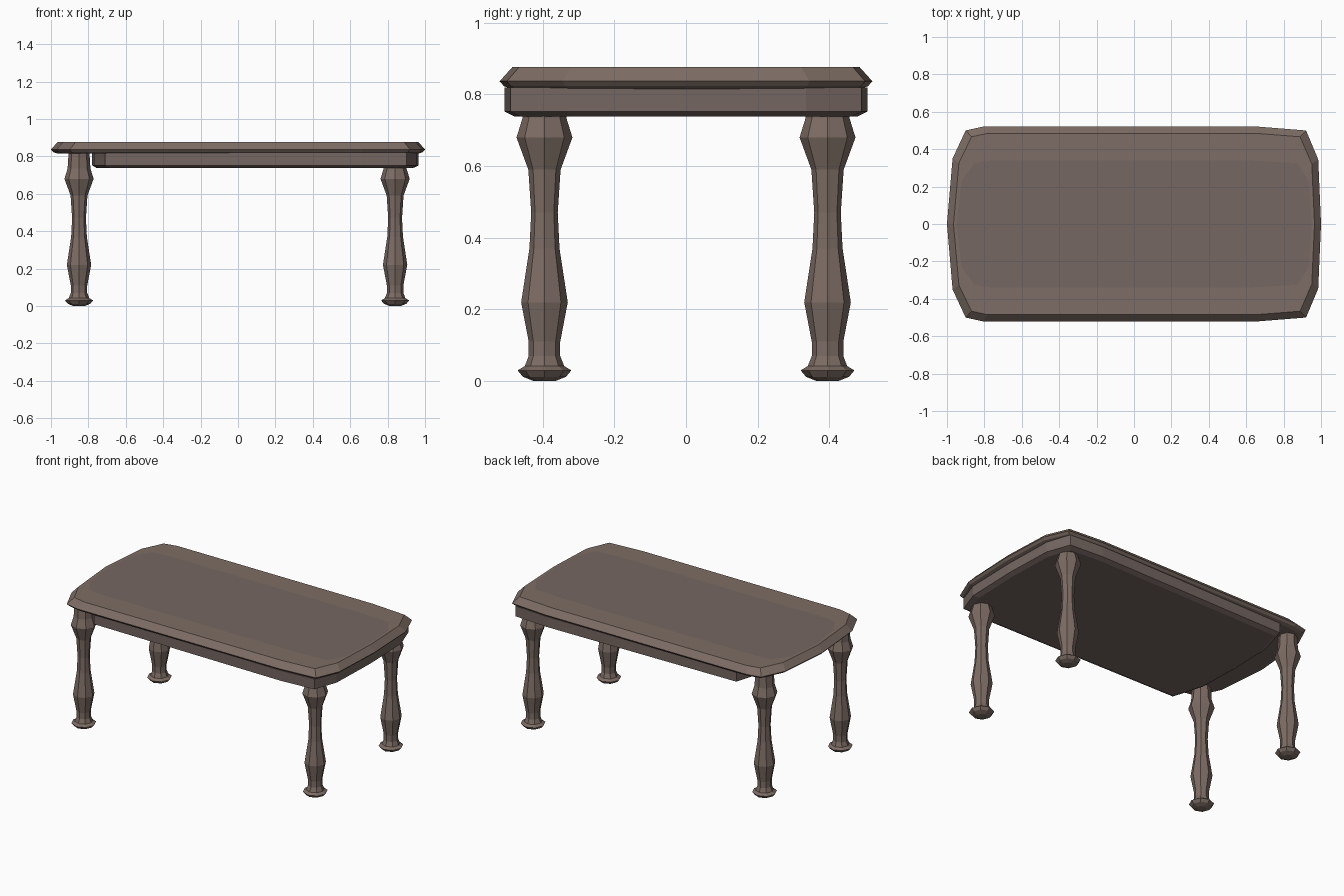
import bpy
import bmesh
from math import cos, sin, pi

cube = bpy.data.objects.get("Cube")
if cube:
    bpy.data.objects.remove(cube, do_unlink=True)


def make_material(name, color):
    mat = bpy.data.materials.new(name)
    mat.use_nodes = True
    mat.diffuse_color = color
    mat.node_tree.nodes["Principled BSDF"].inputs["Base Color"].default_value = color
    return mat


warm_wood = make_material("warm brown wood", (0.205, 0.152, 0.128, 1))
grey_wood = make_material("greyed brown wood", (0.178, 0.135, 0.121, 1))


def loft(name, rings, side_mat, cap_mat):
    """Join matching rings of points from bottom to top and cap both ends."""
    bm = bmesh.new()
    loops = [[bm.verts.new(p) for p in ring] for ring in rings]
    n = len(loops[0])
    for low, high in zip(loops, loops[1:]):
        for i in range(n):
            j = (i + 1) % n
            bm.faces.new((low[i], low[j], high[j], high[i]))
    bm.faces.new(loops[0][::-1]).material_index = 1
    bm.faces.new(loops[-1]).material_index = 1
    bmesh.ops.recalc_face_normals(bm, faces=bm.faces)
    mesh = bpy.data.meshes.new(name)
    bm.to_mesh(mesh)
    bm.free()
    mesh.materials.append(side_mat)
    mesh.materials.append(cap_mat)
    obj = bpy.data.objects.new(name, mesh)
    bpy.context.collection.objects.link(obj)
    return obj


def mirrored(half):
    """Close a front half outline, running left to right, over to the back."""
    back = [(x, -y) for x, y in reversed(half) if y != 0]
    return half + back


def ring(outline, inset, z, squeeze=1.0, dy=0.0):
    """Shrink an outline by an even inset and place it at a height."""
    return [(x * (1 - inset), y * (1 - inset / 0.52) * squeeze + dy, z)
            for x, y in outline]


# Tabletop with a bevelled rim and an inlaid centre panel
top_outline = mirrored([(-1, 0), (-0.97, -0.35), (-0.9, -0.5), (-0.81, -0.52),
                        (0.67, -0.52), (0.92, -0.5), (0.985, -0.345), (1, 0)])
loft("tabletop", [
    ring(top_outline, 0.035, 0.815),
    ring(top_outline, 0.012, 0.823),
    ring(top_outline, 0, 0.837),
    ring(top_outline, 0.035, 0.876),
    ring(top_outline, 0.05, 0.876, 0.72),
], warm_wood, grey_wood)

# Apron, stopping short of the right-hand legs
apron_outline = mirrored([(-0.78, 0), (-0.77, -0.29), (-0.71, -0.49),
                          (0.66, -0.506), (0.9, -0.49), (0.955, -0.335), (0.966, 0)])
loft("apron", [
    ring(apron_outline, 0.03, 0.738),
    ring(apron_outline, 0, 0.752),
    ring(apron_outline, 0, 0.82),
], grey_wood, grey_wood)

# Turned legs: radius and height from foot to top
leg_profile = [(0.03, 0.0), (0.06, 0.012), (0.075, 0.03), (0.055, 0.042),
               (0.044, 0.07), (0.044, 0.11), (0.065, 0.22), (0.042, 0.37),
               (0.037, 0.47), (0.045, 0.59), (0.078, 0.68), (0.061, 0.735),
               (0.056, 0.818)]
SIDES = 8
for x, side in ((-0.85, "right"), (0.84, "left")):
    for y, end in ((-0.395, "front"), (0.395, "back")):
        rings = [[(x + r * cos(2 * pi * i / SIDES), y + r * sin(2 * pi * i / SIDES), z)
                  for i in range(SIDES)] for r, z in leg_profile]
        leg = loft(f"{end}_{side}_leg", rings, warm_wood, warm_wood)
